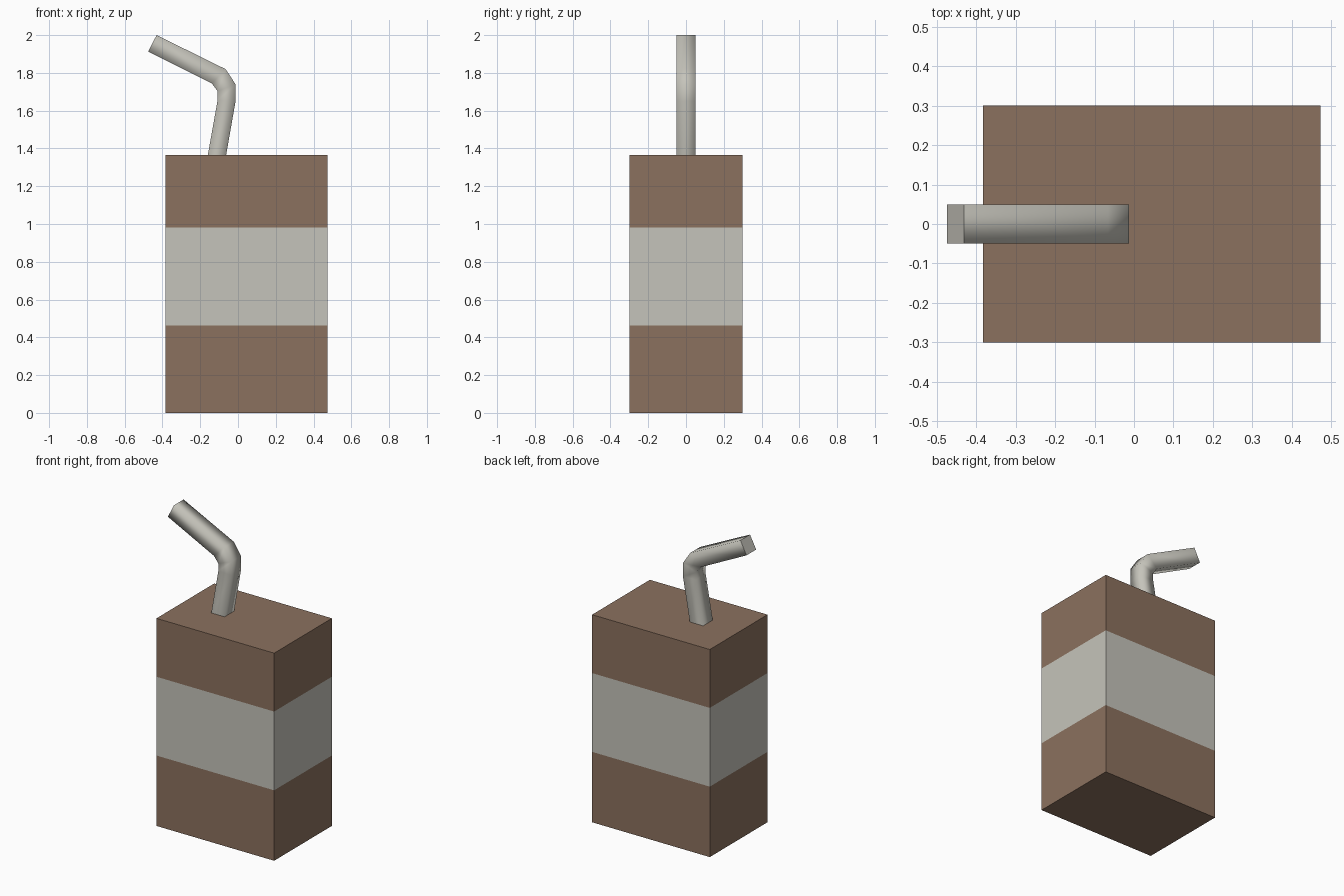
import bpy, bmesh

if "Cube" in bpy.data.objects:
    bpy.data.objects.remove(bpy.data.objects["Cube"])


def material(name, rgb):
    m = bpy.data.materials.new(name)
    m.diffuse_color = (*rgb, 1)
    m.use_nodes = True
    m.node_tree.nodes["Principled BSDF"].inputs["Base Color"].default_value = m.diffuse_color
    return m


def finish(bm, name, mats):
    bmesh.ops.recalc_face_normals(bm, faces=bm.faces)
    me = bpy.data.meshes.new(name)
    bm.to_mesh(me)
    bm.free()
    for m in mats:
        me.materials.append(m)
    ob = bpy.data.objects.new(name, me)
    bpy.context.collection.objects.link(ob)
    return ob


brown = material("carton brown", (0.26, 0.165, 0.113))
pale = material("pale grey", (0.56, 0.55, 0.495))

# Carton: box cut at two heights, the middle band is pale
bm = bmesh.new()
bmesh.ops.create_cube(bm, size=1)
for v in bm.verts:
    v.co = (0.045 + v.co.x * 0.856, v.co.y * 0.6, (v.co.z + 0.5) * 1.365)
LOW, HIGH = 0.463, 0.981
for z in (LOW, HIGH):
    bmesh.ops.bisect_plane(bm, geom=bm.verts[:] + bm.edges[:] + bm.faces[:],
                           plane_co=(0, 0, z), plane_no=(0, 0, 1))
for f in bm.faces:
    f.material_index = int(LOW < f.calc_center_median().z < HIGH)
finish(bm, "carton", [brown, pale])

# Straw: square tube bent in the xz plane, given as (left, right) edge pairs
pairs = [((-0.16, 1.364), (-0.063, 1.364)),
         ((-0.108, 1.655), (-0.013, 1.65)),
         ((-0.108, 1.703), (-0.013, 1.74)),
         ((-0.139, 1.745), (-0.066, 1.82)),
         ((-0.475, 1.913), (-0.431, 2.0))]
bm = bmesh.new()
rings = []
for (lx, lz), (rx, rz) in pairs:
    rings.append([bm.verts.new(c) for c in
                  ((lx, -0.05, lz), (rx, -0.05, rz), (rx, 0.05, rz), (lx, 0.05, lz))])
for a, b in zip(rings, rings[1:]):
    for i in range(4):
        j = (i + 1) % 4
        bm.faces.new((a[i], a[j], b[j], b[i])).smooth = True
# Flat end caps with sharp rims
for ring in (rings[0], rings[-1]):
    cap = bm.faces.new(ring)
    for e in cap.edges:
        e.smooth = False
finish(bm, "straw", [pale])
